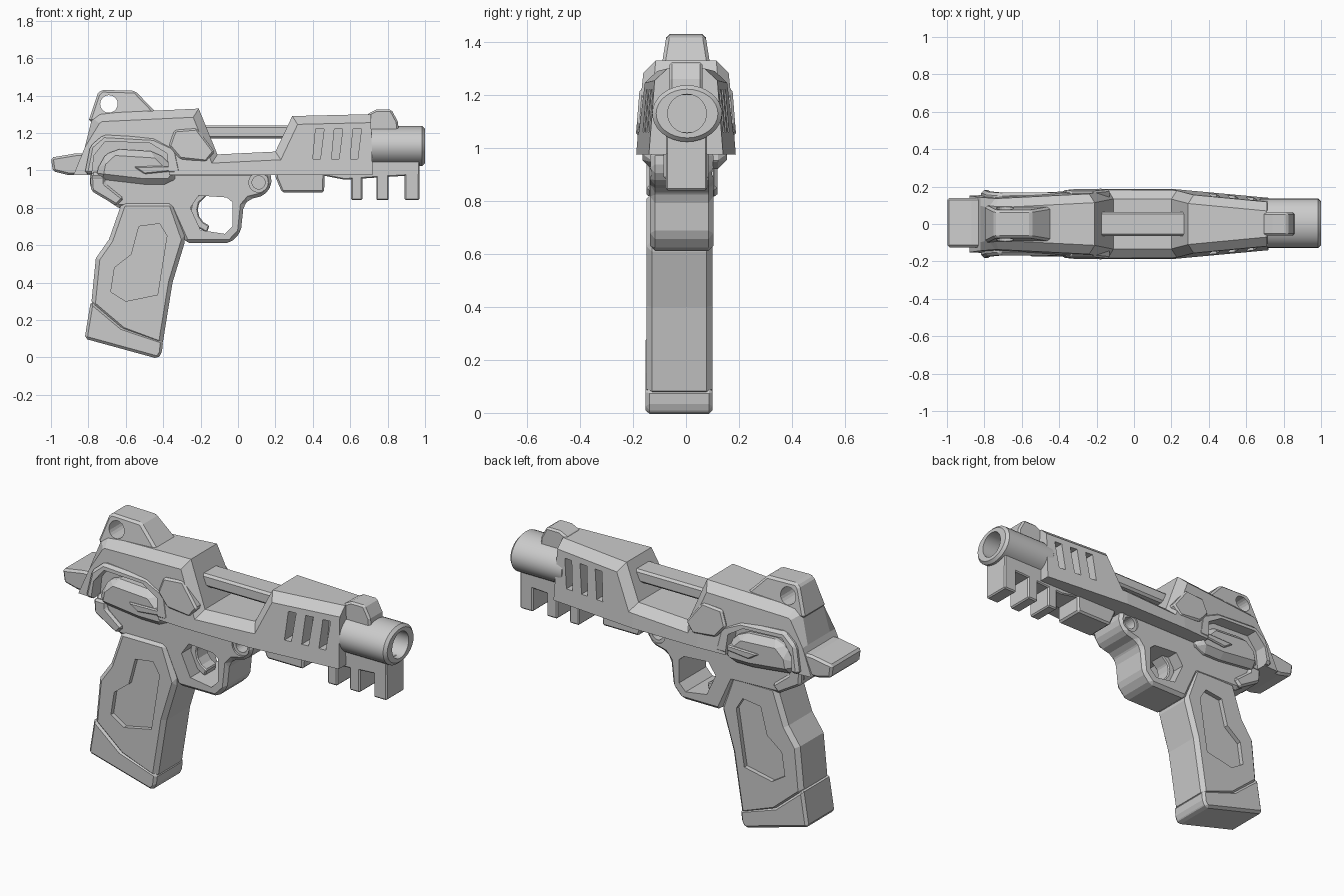
import bpy, bmesh, math
from mathutils import Vector

cube = bpy.data.objects.get("Cube")
if cube:
    bpy.data.objects.remove(cube, do_unlink=True)


def add_object(name, bm):
    bmesh.ops.recalc_face_normals(bm, faces=bm.faces)
    mesh = bpy.data.meshes.new(name)
    bm.to_mesh(mesh)
    bm.free()
    obj = bpy.data.objects.new(name, mesh)
    bpy.context.collection.objects.link(obj)
    return obj


def prism_mesh(points, y0, y1):
    """Side profile in x and z, extruded across y."""
    bm = bmesh.new()
    face = bm.faces.new([bm.verts.new((x, y0, z)) for x, z in points])
    new = bmesh.ops.extrude_face_region(bm, geom=[face])["geom"]
    for v in new:
        if isinstance(v, bmesh.types.BMVert):
            v.co.y = y1
    return bm


def apply_modifier(obj, kind, **settings):
    mod = obj.modifiers.new(kind.title(), kind)
    for key, value in settings.items():
        setattr(mod, key, value)
    bpy.context.view_layer.objects.active = obj
    bpy.ops.object.modifier_apply(modifier=mod.name)


def soften(obj, width):
    apply_modifier(obj, 'BEVEL', width=width, segments=1, limit_method='ANGLE',
                   angle_limit=math.radians(32))
    return obj


def prism(name, points, y0, y1, bevel=0.01):
    obj = add_object(name, prism_mesh(points, y0, y1))
    return soften(obj, bevel) if bevel else obj


def cylinder(name, center, radius, depth, axis, sides=32):
    bm = bmesh.new()
    bmesh.ops.create_cone(bm, cap_ends=True, segments=sides, radius1=radius,
                          radius2=radius, depth=depth)
    turn = Vector((0, 0, 1)).rotation_difference(Vector(axis)).to_matrix()
    bmesh.ops.rotate(bm, verts=bm.verts, matrix=turn)
    bmesh.ops.translate(bm, verts=bm.verts, vec=center)
    return add_object(name, bm)


def cut(obj, cutter):
    cutter.hide_render = True
    apply_modifier(obj, 'BOOLEAN', object=cutter, operation='DIFFERENCE', solver='EXACT')
    bpy.data.objects.remove(cutter, do_unlink=True)


def cut_sides(obj, points, inner, outer=0.3, middle=0.0):
    """Matching pockets on both sides."""
    for side in (-1, 1):
        cut(obj, prism("pocket_cutter", points, middle + side * inner,
                       middle + side * outer, 0))


def move_sides(verts, shift):
    """Push both sides outward by shift(x, z)."""
    for v in verts:
        v.co.y += math.copysign(1, v.co.y) * shift(v.co.x, v.co.z)


def lean(x, z):
    return -0.08 * (z - 0.975)


# Slide: chamfered along the top, widest in the middle, leaning inward upward
WIDTHS = [(-0.9, 0.15), (-0.2, 0.188), (0.2, 0.188), (0.72, 0.14)]


def half_width(x):
    for (xa, wa), (xb, wb) in zip(WIDTHS, WIDTHS[1:]):
        if x <= xb:
            return wa + (wb - wa) * (x - xa) / (xb - xa)
    return WIDTHS[-1][1]


slide_profile = [(-0.88, 0.975), (-0.82, 1.12), (-0.78, 1.28), (-0.74, 1.305),
                 (-0.21, 1.33), (-0.11, 1.085), (0.2, 1.1), (0.29, 1.29),
                 (0.71, 1.3), (0.72, 0.975)]
bm = prism_mesh(slide_profile, -0.19, 0.19)
top_edges = [e for e in bm.edges
             if abs(e.verts[0].co.y - e.verts[1].co.y) < 0.01
             and min(v.co.z for v in e.verts) > 1.05
             and max(v.co.x for v in e.verts) < 0.715]
bmesh.ops.bevel(bm, geom=top_edges, offset=0.045, segments=1, affect='EDGES')
for x in (-0.2, 0.2):
    bmesh.ops.bisect_plane(bm, geom=bm.verts[:] + bm.edges[:] + bm.faces[:],
                           plane_co=(x, 0, 0), plane_no=(1, 0, 0))
move_sides(bm.verts, lambda x, z: half_width(x) - 0.19 + lean(x, z))
slide = add_object("slide", bm)

# Raised arch around each rear opening
arch = prism("slide_arch", [(-0.82, 0.98), (-0.79, 1.13), (-0.72, 1.19), (-0.45, 1.175),
                            (-0.33, 1.12), (-0.3, 0.98)], -0.183, 0.183, 0.015)
opening = [(-0.79, 0.9), (-0.77, 1.08), (-0.71, 1.155), (-0.47, 1.145),
           (-0.38, 1.09), (-0.36, 0.9)]
for part in (slide, arch):
    cut_sides(part, opening, 0.1)
move_sides(arch.data.vertices, lean)

# Slanted vents
for x in (0.4, 0.5, 0.6):
    vent = [(x, 1.06), (x + 0.04, 1.06), (x + 0.06, 1.22), (x + 0.015, 1.22)]
    cut_sides(slide, vent, 0.07)

# Angular side plates
plate = [(-0.34, 1.215), (-0.22, 1.225), (-0.125, 1.1), (-0.17, 1.045),
         (-0.31, 1.06), (-0.37, 1.13)]
plates = prism("side_plates", plate, -0.195, 0.195, 0.01)
move_sides(plates.data.vertices, lean)

# Bolt housing and its lever
prism("bolt_housing", [(-0.76, 0.95), (-0.74, 1.05), (-0.67, 1.115), (-0.43, 1.1),
                       (-0.37, 1.04), (-0.31, 0.98), (-0.36, 0.92), (-0.5, 0.92)],
      -0.165, 0.155, 0.035)
prism("bolt_lever", [(-0.56, 1.02), (-0.35, 1.025), (-0.35, 0.995), (-0.5, 0.98)],
      -0.175, 0.165, 0.006)

# Exposed rod in the slide gap
prism("exposed_rod", [(-0.24, 1.17), (-0.24, 1.24), (0.32, 1.24), (0.32, 1.17)],
      -0.065, 0.065, 0.012)

# Rear tang
prism("rear_tang", [(-1.0, 1.068), (-0.87, 1.09), (-0.8, 1.09), (-0.8, 0.975),
                    (-0.91, 0.975), (-0.99, 0.995)], -0.125, 0.14, 0.012)

# Rear sight, narrowing upward, with a cross hole
bm = prism_mesh([(-0.8, 1.26), (-0.75, 1.41), (-0.73, 1.43), (-0.55, 1.425),
                 (-0.43, 1.3), (-0.43, 1.26)], -0.1, 0.1)
move_sides(bm.verts, lambda x, z: -0.16 * (z - 1.26))
rear_sight = soften(add_object("rear_sight", bm), 0.012)
cut(rear_sight, cylinder("hole_cutter", (-0.69, 0, 1.355), 0.047, 0.5, (0, 1, 0), 20))

# Barrel with oval outside and round bore
barrel = cylinder("barrel", (0.83, 0, 1.13), 0.107, 0.34, (1, 0, 0))
for v in barrel.data.vertices:
    v.co.y = v.co.y * 1.23 + 0.004
soften(barrel, 0.015)
cut(barrel, cylinder("bore_cutter", (0.96, 0.004, 1.13), 0.073, 0.4, (1, 0, 0)))
bpy.context.view_layer.objects.active = barrel
barrel.select_set(True)
bpy.ops.object.shade_smooth_by_angle(angle=math.radians(30))
barrel.select_set(False)

# Front sight
prism("front_sight", [(0.69, 1.2), (0.69, 1.3), (0.74, 1.325), (0.82, 1.325),
                      (0.855, 1.26), (0.86, 1.2)], -0.062, 0.062)

# Lower rail with three teeth
prism("rail_block", [(0.2, 1.0), (0.2, 0.965), (0.235, 0.882), (0.46, 0.882),
                     (0.465, 1.0)], -0.085, 0.085, 0.01)
prism("rail_bar", [(0.44, 1.04), (0.44, 0.975), (0.57, 0.95), (0.8, 0.965),
                   (0.97, 0.975), (0.97, 1.06)], -0.076, 0.08, 0.006)
for i, (left, right) in enumerate([(0.605, 0.665), (0.74, 0.805), (0.89, 0.97)]):
    prism(f"rail_tooth_{i + 1}", [(left, 1.0), (left, 0.84), (right, 0.84), (right, 1.0)],
          -0.076, 0.08, 0.007)

# Frame with trigger guard
frame = prism("frame", [(-0.79, 0.99), (-0.79, 0.9), (-0.64, 0.8), (-0.36, 0.79),
                        (-0.28, 0.612), (-0.04, 0.612), (0.015, 0.67), (0.03, 0.81),
                        (0.06, 0.845), (0.14, 0.865), (0.18, 0.92), (0.175, 0.99)],
              -0.135, 0.103, 0.018)
guard_hole = [(-0.255, 0.8), (-0.21, 0.865), (-0.06, 0.855), (-0.03, 0.83),
              (-0.03, 0.7), (-0.07, 0.66), (-0.2, 0.68)]
cut(frame, prism("guard_cutter", guard_hole, -0.4, 0.4, 0))

# Frame pivot: recessed ring with a hole
cut(frame, cylinder("pivot_cutter", (0.11, 0, 0.935), 0.052, 0.6, (0, 1, 0)))
pivot = cylinder("pivot_ring", (0.11, -0.015, 0.935), 0.054, 0.22, (0, 1, 0))
for side in (-1, 1):
    cut(pivot, cylinder("pivot_cutter", (0.11, -0.015 + side * 0.12, 0.935),
                        0.035, 0.16, (0, 1, 0), 24))

# Frame shoulder strip beside the opening
prism("frame_shoulder", [(-0.79, 0.97), (-0.785, 0.89), (-0.65, 0.81), (-0.61, 0.85),
                         (-0.71, 0.93), (-0.71, 0.97)], -0.15, 0.118, 0.012)

# Curved trigger
trigger_back, trigger_front = [], []
for i in range(7):
    a = math.radians(-60 - i * 24)
    trigger_back.append((-0.125 + 0.13 * math.cos(a), 0.79 + 0.13 * math.sin(a)))
    trigger_front.append((-0.125 + 0.09 * math.cos(a), 0.79 + 0.09 * math.sin(a)))
prism("trigger", trigger_back[2:] + [(-0.2, 0.88), (-0.15, 0.88)] + trigger_front[:1:-1],
      -0.06, 0.035, 0.006)

# Grip with recessed side panels
grip = prism("grip", [(-0.62, 0.83), (-0.69, 0.63), (-0.76, 0.53), (-0.785, 0.28),
                      (-0.62, 0.14), (-0.405, 0.06), (-0.35, 0.4), (-0.28, 0.63),
                      (-0.35, 0.83)], -0.15, 0.1, 0.022)
panel = [(-0.53, 0.7), (-0.42, 0.715), (-0.38, 0.65), (-0.43, 0.335), (-0.6, 0.3),
         (-0.68, 0.35), (-0.66, 0.48), (-0.57, 0.55)]
cut_sides(grip, panel, 0.1, middle=-0.025)

# Grip base
prism("grip_base", [(-0.787, 0.302), (-0.82, 0.1), (-0.43, -0.007), (-0.408, 0.02),
                    (-0.4, 0.088), (-0.62, 0.162)], -0.152, 0.1, 0.014)
